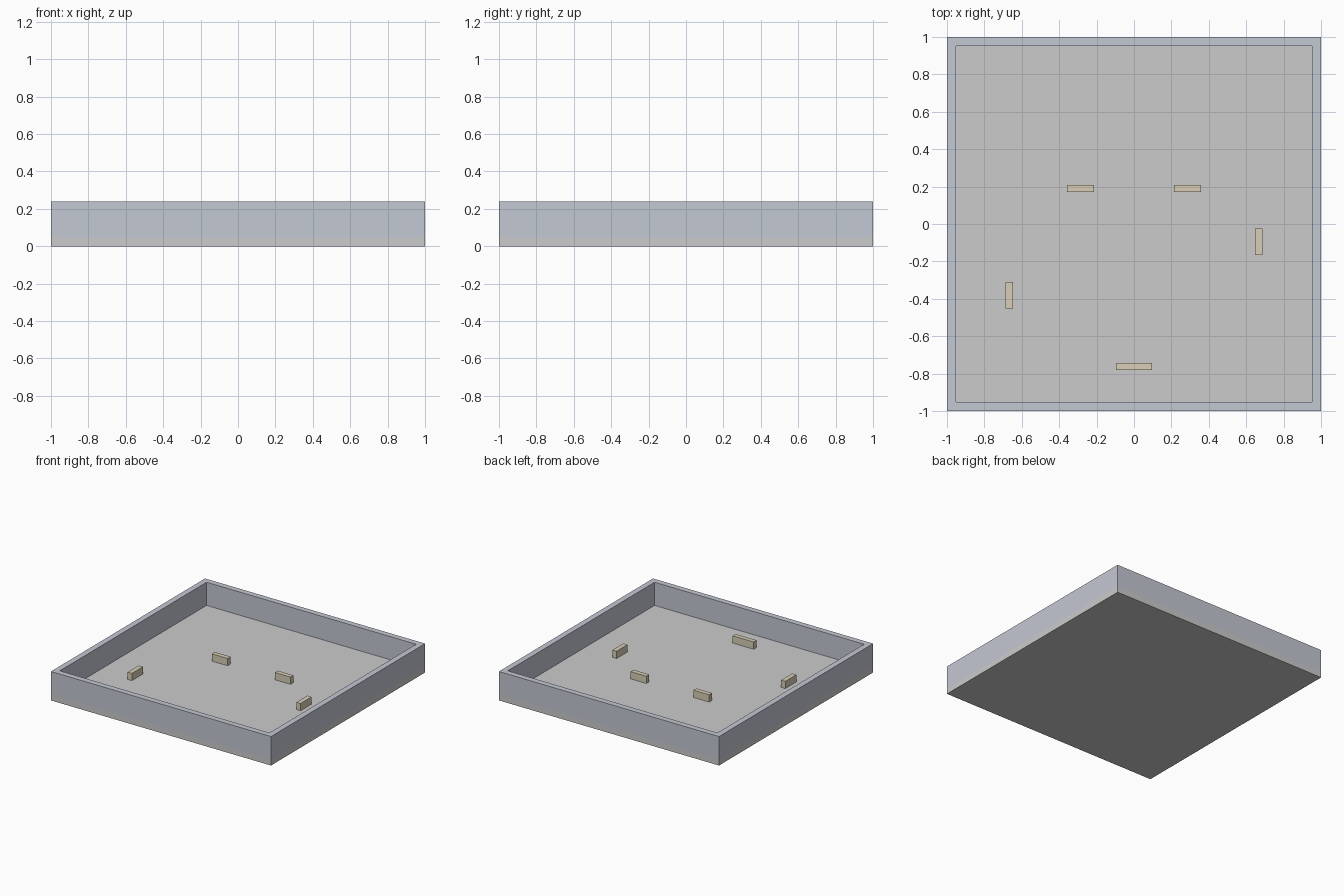
import bpy

if "Cube" in bpy.data.objects:
    bpy.data.objects.remove(bpy.data.objects["Cube"])

U = 1 / 2.1  # model is laid out in units of 1/2.1


def material(name, rgb):
    m = bpy.data.materials.new(name)
    m.diffuse_color = (*rgb, 1)
    m.use_nodes = True
    m.node_tree.nodes["Principled BSDF"].inputs["Base Color"].default_value = m.diffuse_color
    return m


def finish(name, verts, faces, mat=None):
    mesh = bpy.data.meshes.new(name)
    mesh.from_pydata(verts, [], faces)
    obj = bpy.data.objects.new(name, mesh)
    bpy.context.collection.objects.link(obj)
    if mat:
        mesh.materials.append(mat)
    return obj


def box(name, x, y, z0, sx, sy, sz, mat=None):
    verts = [((x + i * sx / 2) * U, (y + j * sy / 2) * U, (z0 + k * sz) * U)
             for k in (0, 1) for i, j in ((-1, -1), (1, -1), (1, 1), (-1, 1))]
    sides = [(i, (i + 1) % 4, (i + 1) % 4 + 4, i + 4) for i in range(4)]
    return finish(name, verts, [(3, 2, 1, 0), (4, 5, 6, 7)] + sides, mat)


def square_ring(name, outer, inner, z0, z1, mat):
    verts = [(i * r * U, j * r * U, z * U)
             for r, z in ((outer, z0), (outer, z1), (inner, z1), (inner, z0))
             for i, j in ((-1, -1), (1, -1), (1, 1), (-1, 1))]
    faces = []
    for loop in range(4):
        a, b = loop * 4, (loop + 1) % 4 * 4
        for i in range(4):
            n = (i + 1) % 4
            faces.append((a + i, a + n, b + n, b + i))
    return finish(name, verts, faces, mat)


wall_mat = material("wall_grey", (0.55, 0.58, 0.65))
block_mat = material("block_tan", (0.69, 0.62, 0.47))

# Floor slab and the surrounding wall
box("floor", 0, 0, 0, 4.2, 4.2, 0.1)
square_ring("perimeter_wall", 2.1, 2.0, 0.1, 0.5, wall_mat)

# Small blocks standing on the floor
for name, x, y, sx, sy in (
    ("block_back_left", -0.6, 0.4, 0.3, 0.08),
    ("block_back_right", 0.6, 0.4, 0.3, 0.08),
    ("block_right", 1.4, -0.2, 0.08, 0.3),
    ("block_left", -1.4, -0.8, 0.08, 0.3),
    ("block_front", 0, -1.6, 0.4, 0.08),
):
    box(name, x, y, 0.1, sx, sy, 0.125, block_mat)
